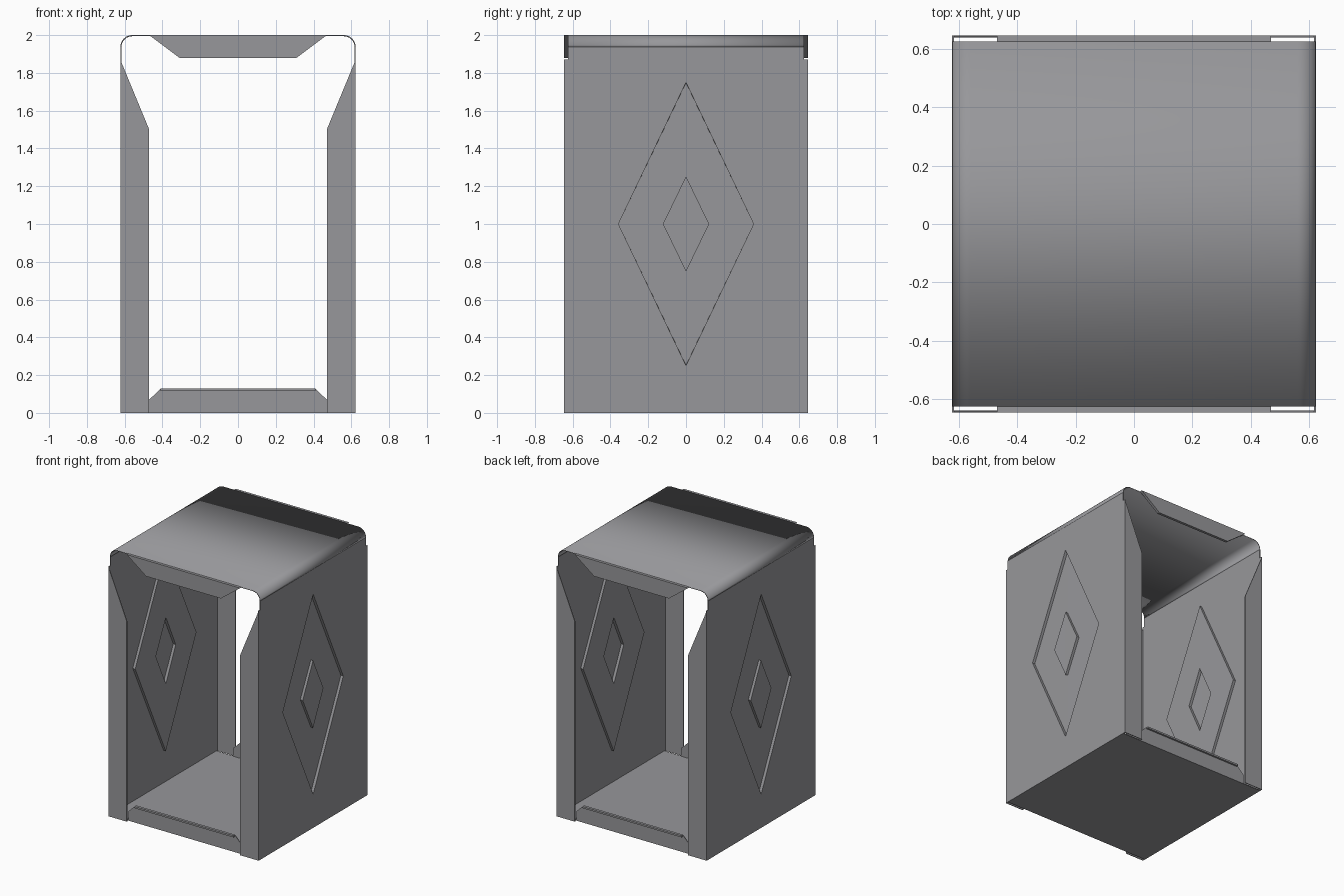
import bpy
import bmesh
import math

if "Cube" in bpy.data.objects:
    bpy.data.objects.remove(bpy.data.objects["Cube"])

T = 0.006                      # sheet thickness
SIDE, EDGE, INSET = 0.62, 0.645, 0.625

grey = bpy.data.materials.new("sheet_metal_grey")
grey.diffuse_color = (0.31, 0.31, 0.325, 1)
grey.use_nodes = True
grey.node_tree.nodes["Principled BSDF"].inputs["Base Color"].default_value = grey.diffuse_color


def make(name, faces, mirror=(False, False), thickness=0):
    """Mesh from faces given as point lists, optionally mirrored and thickened."""
    bm = bmesh.new()
    for f in faces:
        bm.faces.new([bm.verts.new(p) for p in f])
    bmesh.ops.remove_doubles(bm, verts=bm.verts, dist=0.0001)
    bmesh.ops.recalc_face_normals(bm, faces=bm.faces)
    mesh = bpy.data.meshes.new(name)
    bm.to_mesh(mesh)
    bm.free()
    mesh.materials.append(grey)
    obj = bpy.data.objects.new(name, mesh)
    bpy.context.collection.objects.link(obj)
    if any(mirror):
        m = obj.modifiers.new("mirror", 'MIRROR')
        m.use_axis = (mirror[0], mirror[1], False)
        m.merge_threshold = 0.0001
    if thickness:
        s = obj.modifiers.new("thickness", 'SOLIDIFY')
        s.thickness, s.offset = thickness, 0
    return obj


def plate(name, outline, y0, y1, mirror):
    """Solid plate: an x-z outline extruded from y0 to y1."""
    a = [(x, y0, z) for x, z in outline]
    b = [(x, y1, z) for x, z in outline]
    n = len(a)
    walls = [[a[i], a[(i + 1) % n], b[(i + 1) % n], b[i]] for i in range(n)]
    return make(name, [a, b] + walls, mirror)


# Side panels: pressed diamond ring with a raised centre
R, DEPTH = 0.06, 0.02
TOP = 2 - T / 2
big = [(0, 1.75), (0.36, 1.0), (0, 0.25)]
small = [(0, 1.25), (0.12, 1.0), (0, 0.75)]


def at(points, x):
    return [(x, y, z) for y, z in points]


outline = [(0, 0), (EDGE, 0), (EDGE, 1.87), (INSET, 1.87),
           (INSET, TOP - R), (0, TOP - R)]
low = SIDE - DEPTH
panel = [at(outline + big, SIDE), at(small, SIDE),
         at(big + small[::-1], low)]
for diamond in (big, small):
    for p, q in zip(diamond, diamond[1:]):
        panel.append(at([p, q], SIDE) + at([q, p], low))
make("side_panels", panel, (True, True), T)

# Top sheet with rounded shoulders
arc = [(SIDE - R + R * math.cos(a), TOP - R + R * math.sin(a))
       for a in (math.radians(d) for d in range(0, 91, 10))]
profile = arc + [(-x, z) for x, z in reversed(arc)]
top = make("top_sheet", [[(p[0], -INSET, p[1]), (q[0], -INSET, q[1]),
                          (q[0], INSET, q[1]), (p[0], INSET, p[1])]
                         for p, q in zip(profile, profile[1:])], thickness=T)
bpy.context.view_layer.objects.active = top
top.select_set(True)
bpy.ops.object.shade_smooth_by_angle(angle=math.radians(35))

# Floor sheet
make("floor_sheet", [[(-SIDE, -INSET, T / 2), (SIDE, -INSET, T / 2),
                      (SIDE, INSET, T / 2), (-SIDE, INSET, T / 2)]], thickness=T)

# Side flanges with sloped tops at all four corners
plate("side_flanges", [(0.47, 0), (0.623, 0), (0.623, 1.87), (0.47, 1.5)],
      EDGE - T, EDGE, (True, True))

# Top flanges with chamfered ends, front and back
plate("top_flanges", [(-0.47, 2), (0.47, 2), (0.31, 1.88), (-0.31, 1.88)],
      INSET, EDGE, (False, True))

# Bottom flanges with clipped corners and a narrow lip
plate("bottom_flanges", [(-0.47, 0), (0.47, 0), (0.47, 0.07), (0.41, 0.128),
                         (-0.41, 0.128), (-0.47, 0.07)],
      INSET - T, INSET, (False, True))
plate("bottom_lips", [(-0.41, 0.115), (0.41, 0.115), (0.41, 0.128), (-0.41, 0.128)],
      INSET, EDGE - T, (False, True))
